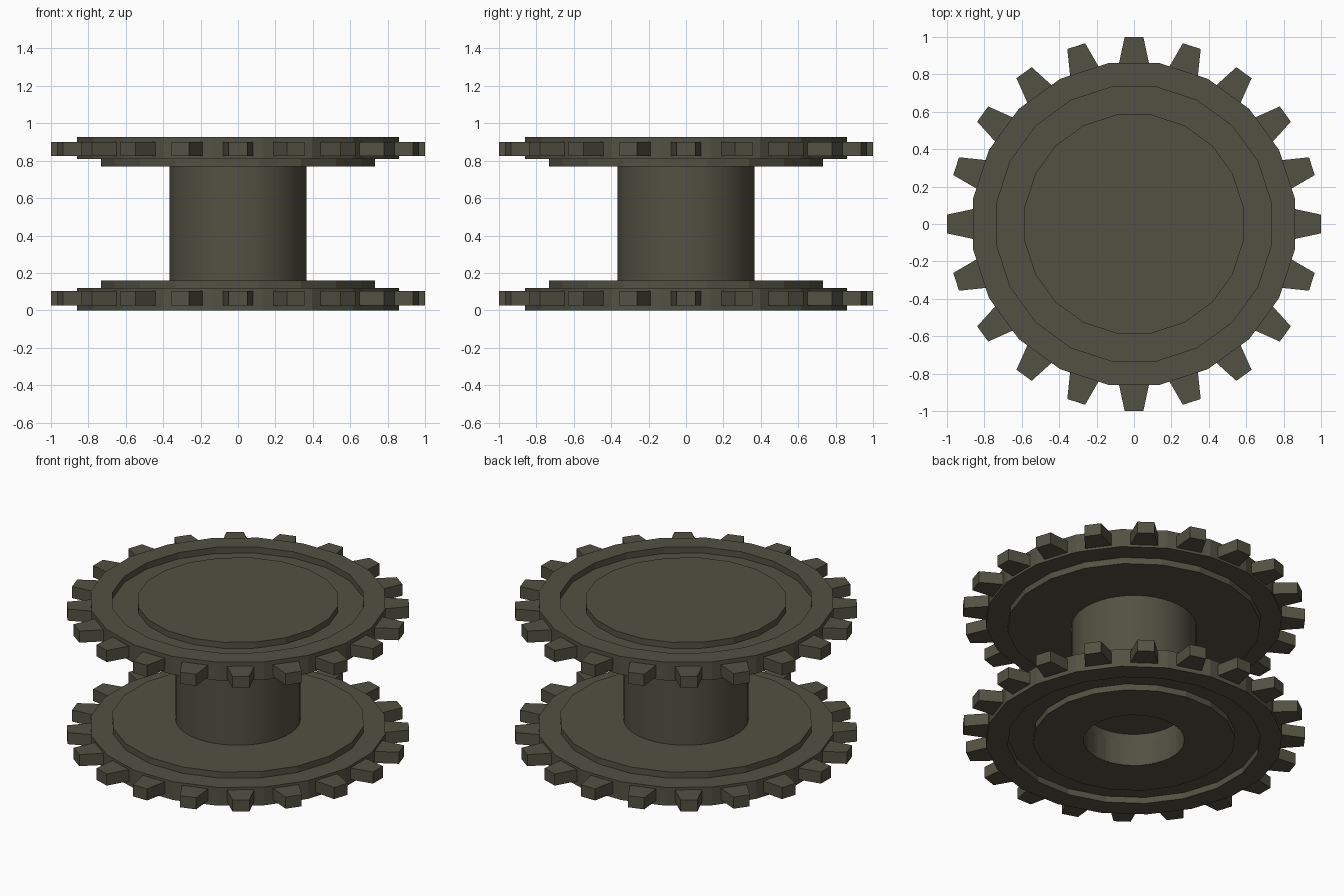
import bpy, bmesh, math

if "Cube" in bpy.data.objects:
    bpy.data.objects.remove(bpy.data.objects["Cube"])

H = 0.927          # total height
N = 20             # teeth and disc sides
mat = bpy.data.materials.new("dark olive metal")
mat.diffuse_color = (0.085, 0.083, 0.055, 1)
mat.use_nodes = True
mat.node_tree.nodes["Principled BSDF"].inputs["Base Color"].default_value = mat.diffuse_color


def finish(name, bm):
    bmesh.ops.recalc_face_normals(bm, faces=bm.faces[:])
    me = bpy.data.meshes.new(name)
    bm.to_mesh(me)
    bm.free()
    me.materials.append(mat)
    ob = bpy.data.objects.new(name, me)
    bpy.context.collection.objects.link(ob)
    return ob


def lathe(name, profile, sides, closed=False, zmap=lambda z: z):
    """Revolve (apothem, z) points; flats face the axes."""
    bm = bmesh.new()
    k = 1 / math.cos(math.pi / sides)
    rings = []
    for r, z in profile:
        if r == 0:
            rings.append([bm.verts.new((0, 0, zmap(z)))] * sides)
            continue
        rings.append([bm.verts.new((r * k * math.cos(2 * math.pi * (i + .5) / sides),
                                    r * k * math.sin(2 * math.pi * (i + .5) / sides),
                                    zmap(z))) for i in range(sides)])
    pairs = list(zip(rings, rings[1:]))
    if closed:
        pairs.append((rings[-1], rings[0]))
    for a, b in pairs:
        for i in range(sides):
            j = (i + 1) % sides
            bm.faces.new(list(dict.fromkeys((a[i], a[j], b[j], b[i]))))
    return finish(name, bm)


def teeth(name, z0, z1):
    """Ring of tapered teeth."""
    bm = bmesh.new()
    for i in range(N):
        a = 2 * math.pi * i / N
        c, s = math.cos(a), math.sin(a)
        outline = [(0.855, -0.081), (1.0, -0.05), (1.0, 0.05), (0.855, 0.081)]
        lo, hi = [[bm.verts.new((r * c - t * s, r * s + t * c, z)) for r, t in outline]
                  for z in (z0, z1)]
        bm.faces.new(lo)
        bm.faces.new(hi)
        for p in range(4):
            q = (p + 1) % 4
            bm.faces.new((lo[p], lo[q], hi[q], hi[p]))
    return finish(name, bm)


# Disc section: raised centre, groove, rim, then inner boss
section = [(0.585, 0), (0.585, 0.04), (0.733, 0.04), (0.733, 0),
           (0.86, 0), (0.86, 0.118), (0.733, 0.118), (0.733, 0.159)]
lathe("lower_disc", [(0.2935, 0)] + section + [(0.2935, 0.159)], N, closed=True)
lathe("upper_disc", [(0, 0)] + section + [(0, 0.159)], N, zmap=lambda z: H - z)

# Teeth rings
teeth("lower_teeth", 0.027, 0.102)
teeth("upper_teeth", H - 0.102, H - 0.027)

# Hub with a blind bore from below
hub = lathe("hub", [(0, 0.21), (0.295, 0.21), (0.295, 0.003), (0.365, 0.003),
                    (0.365, 0.80), (0, 0.80)], 48)
bpy.context.view_layer.objects.active = hub
hub.select_set(True)
bpy.ops.object.shade_smooth_by_angle(angle=math.radians(30))
